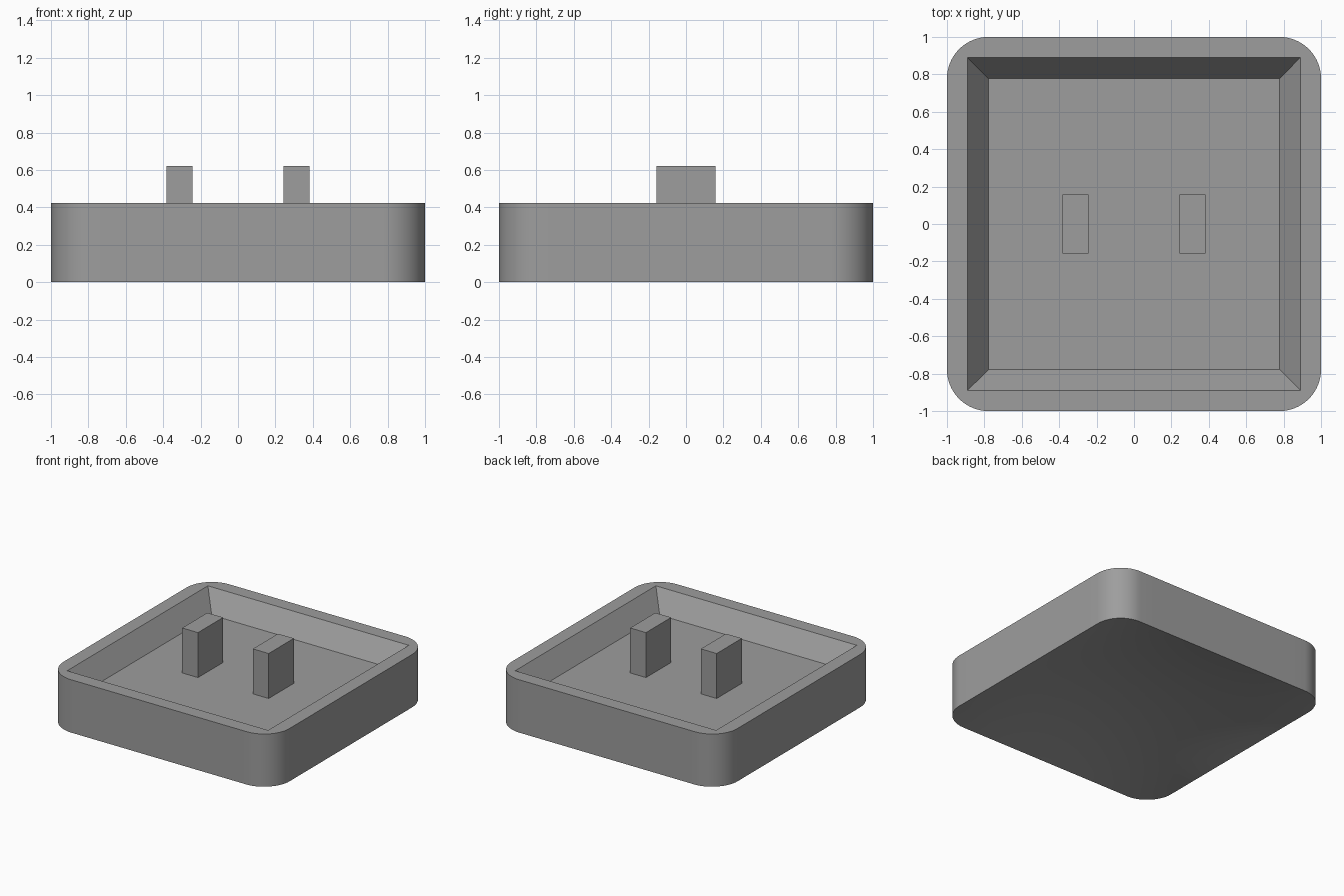
import bpy, bmesh, math

if "Cube" in bpy.data.objects:
    bpy.data.objects.remove(bpy.data.objects["Cube"])

HEIGHT, FLOOR_Z = 0.423, 0.262
RADIUS, STEPS = 0.222, 14     # outer corner rounding
SIDE = 12                     # divisions along each straight side
RIM, FLOOR = 0.89, 0.777      # half widths of the recess at rim and floor
DISH, RINGS = 0.12, 14        # hollow in the underside

grey = bpy.data.materials.new("grey")
grey.diffuse_color = (0.34, 0.34, 0.34, 1)
grey.use_nodes = True
grey.node_tree.nodes["Principled BSDF"].inputs["Base Color"].default_value = grey.diffuse_color


def add_object(name, bm):
    bmesh.ops.recalc_face_normals(bm, faces=bm.faces)
    mesh = bpy.data.meshes.new(name)
    bm.to_mesh(mesh)
    bm.free()
    mesh.materials.append(grey)
    obj = bpy.data.objects.new(name, mesh)
    bpy.context.collection.objects.link(obj)
    return obj


def dish_z(x, y):
    return DISH * max(0, 1 - x * x) * max(0, 1 - y * y)


# Rounded square outline: each quarter is a corner arc then a straight side
outline = []
flat = 1 - RADIUS
for q in range(4):
    c, s = round(math.cos(q * math.pi / 2)), round(math.sin(q * math.pi / 2))
    quarter = []
    for i in range(STEPS + 1):
        a = i / STEPS * math.pi / 2
        quarter.append((flat + RADIUS * math.cos(a), flat + RADIUS * math.sin(a)))
    for i in range(1, SIDE):
        quarter.append((flat * (1 - 2 * i / SIDE), 1))
    outline += [(x * c - y * s, x * s + y * c) for x, y in quarter]
n, per = len(outline), len(outline) // 4

# Tray: outer wall
bm = bmesh.new()
top = [bm.verts.new((x, y, HEIGHT)) for x, y in outline]
rings = []
for k in range(RINGS):
    f = 1 - k / RINGS
    rings.append([bm.verts.new((x * f, y * f, dish_z(x * f, y * f))) for x, y in outline])
centre = bm.verts.new((0, 0, DISH))
for i in range(n):
    j = (i + 1) % n
    bm.faces.new((rings[0][i], rings[0][j], top[j], top[i]))
    # dished underside
    for a, b in zip(rings, rings[1:]):
        bm.faces.new((a[j], a[i], b[i], b[j]))
    bm.faces.new((rings[-1][j], rings[-1][i], centre))

# Rim, sloping inner walls and recess floor
signs = ((1, 1), (-1, 1), (-1, -1), (1, -1))
rim = [bm.verts.new((x * RIM, y * RIM, HEIGHT)) for x, y in signs]
floor = [bm.verts.new((x * FLOOR, y * FLOOR, FLOOR_Z)) for x, y in signs]
for q in range(4):
    r = (q + 1) % 4
    o = q * per
    for i in range(STEPS):
        bm.faces.new((top[o + i], top[o + i + 1], rim[q]))
    side = [top[(o + i) % n] for i in range(STEPS, per + 1)]
    bm.faces.new(side + [rim[r], rim[q]])
    bm.faces.new((rim[q], rim[r], floor[r], floor[q]))
bm.faces.new(floor)
tray = add_object("tray", bm)
bpy.context.view_layer.objects.active = tray
tray.select_set(True)
bpy.ops.object.shade_smooth_by_angle(angle=math.radians(25))

# Two upright posts on the recess floor
for name, x in (("left_post", -0.313), ("right_post", 0.313)):
    bm = bmesh.new()
    bmesh.ops.create_cube(bm, size=1)
    for v in bm.verts:
        v.co.x = x + v.co.x * 0.14
        v.co.y *= 0.318
        v.co.z = 0.622 if v.co.z > 0 else FLOOR_Z
    add_object(name, bm)
